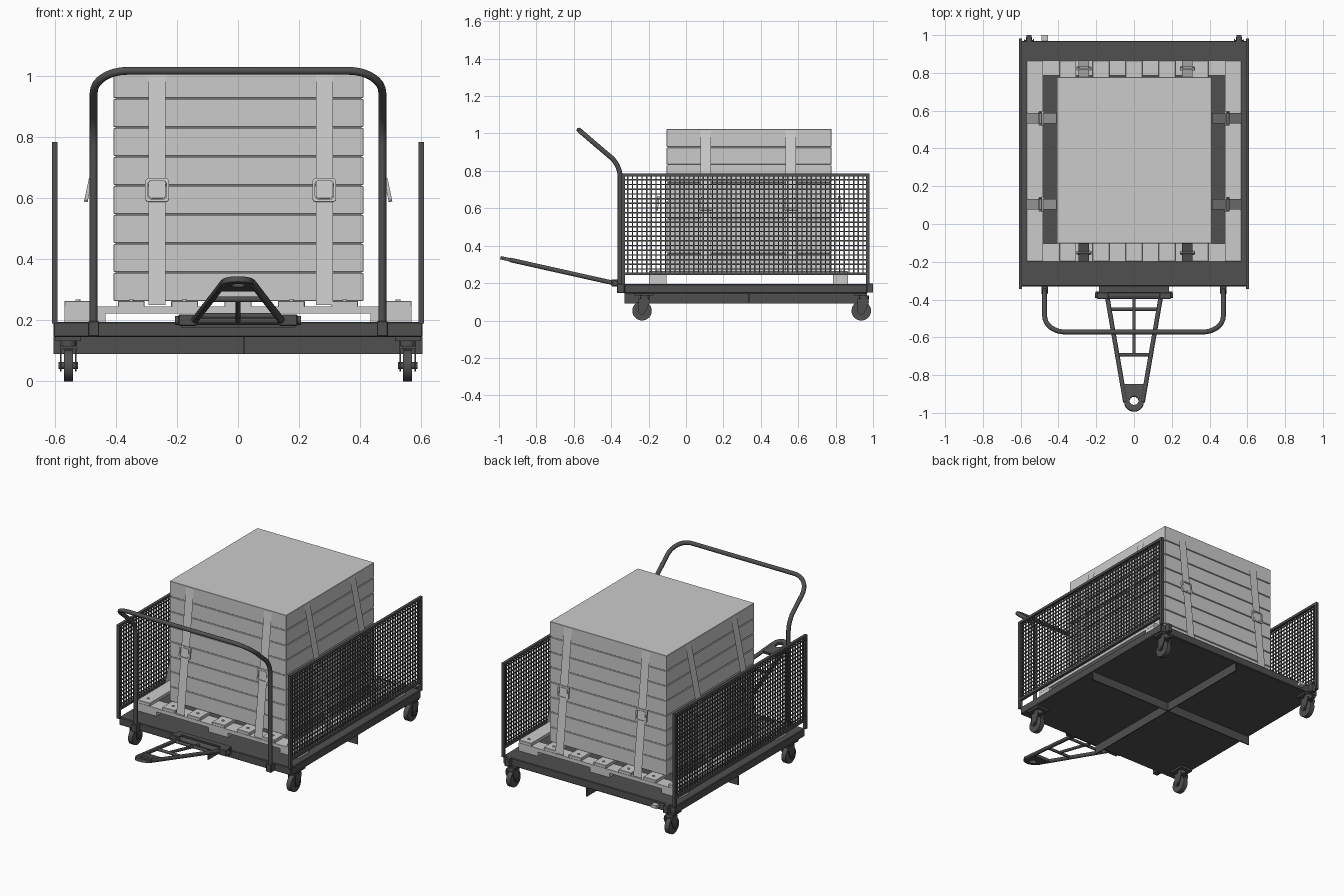
import bpy, bmesh, math
from mathutils import Matrix, Vector

if "Cube" in bpy.data.objects:
    bpy.data.objects.remove(bpy.data.objects["Cube"])

dark = bpy.data.materials.new("dark_metal")
dark.diffuse_color = (0.08, 0.08, 0.08, 1)
dark.use_nodes = True
dark.node_tree.nodes["Principled BSDF"].inputs["Base Color"].default_value = dark.diffuse_color


def add(name, bm, mat=None, smooth=False):
    bmesh.ops.recalc_face_normals(bm, faces=bm.faces)
    me = bpy.data.meshes.new(name)
    bm.to_mesh(me)
    bm.free()
    ob = bpy.data.objects.new(name, me)
    bpy.context.collection.objects.link(ob)
    return finish(ob, mat, smooth)


def finish(ob, mat, smooth):
    if mat:
        ob.data.materials.append(mat)
    bpy.ops.object.select_all(action='DESELECT')
    ob.select_set(True)
    bpy.context.view_layer.objects.active = ob
    if ob.type == 'CURVE':
        bpy.ops.object.convert(target='MESH')
        ob = bpy.context.view_layer.objects.active
    if smooth:
        bpy.ops.object.shade_smooth_by_angle(angle=math.radians(35))
    return ob


def cube(bm, x0, x1, y0, y1, z0, z1):
    m = Matrix.Translation(((x0 + x1) / 2, (y0 + y1) / 2, (z0 + z1) / 2))
    bmesh.ops.create_cube(bm, size=1, matrix=m @ Matrix.Diagonal((x1 - x0, y1 - y0, z1 - z0, 1)))


def boxes(name, items, mat=None, bevel=0):
    bm = bmesh.new()
    for b in items:
        cube(bm, *b)
    if bevel:
        bmesh.ops.bevel(bm, geom=bm.edges[:], offset=bevel, segments=1, affect='EDGES')
    return add(name, bm, mat)


def rods(name, items, mat=None, sides=20):
    bm = bmesh.new()
    for a, b, r in items:
        a, b = Vector(a), Vector(b)
        q = (b - a).to_track_quat('Z', 'Y').to_matrix().to_4x4()
        bmesh.ops.create_cone(bm, cap_ends=True, segments=sides, radius1=r, radius2=r,
                              depth=(b - a).length, matrix=Matrix.Translation((a + b) / 2) @ q)
    return add(name, bm, mat, True)


def curve(name, loops, mat=None, extrude=0, tube=0):
    cu = bpy.data.curves.new(name, 'CURVE')
    cu.dimensions = '3D' if tube else '2D'
    cu.extrude, cu.bevel_depth, cu.bevel_resolution = extrude, tube, 4
    cu.use_fill_caps = bool(tube)
    if not tube:
        cu.fill_mode = 'BOTH'
    for pts in loops:
        s = cu.splines.new('POLY')
        s.points.add(len(pts) - 1)
        for p, c in zip(s.points, pts):
            p.co = (*c, 1) if len(c) == 3 else (*c, 0, 1)
        s.use_cyclic_u = not tube
    ob = bpy.data.objects.new(name, cu)
    bpy.context.collection.objects.link(ob)
    return finish(ob, mat, True)


def fillet(pts, radii, n=8):
    pts = [Vector(p) for p in pts]
    out = [pts[0]]
    for a, c, b, d in zip(pts, pts[1:], pts[2:], radii):
        p, q = c + (a - c).normalized() * d, c + (b - c).normalized() * d
        h1, h2 = p.lerp(c, 0.55), q.lerp(c, 0.55)
        for i in range(n + 1):
            t = i / n
            out.append(p * (1 - t)**3 + h1 * 3 * t * (1 - t)**2 + h2 * 3 * t * t * (1 - t) + q * t**3)
    return out + [pts[-1]]


def arc(cx, cy, r, a0, a1, n):
    return [(cx + r * math.cos(math.radians(a0 + (a1 - a0) * i / n)),
             cy + r * math.sin(math.radians(a0 + (a1 - a0) * i / n))) for i in range(n + 1)]


def round_square(h, r):
    return [p for k, (sx, sy) in enumerate(((1, 1), (-1, 1), (-1, -1), (1, -1)))
            for p in arc(sx * (h - r), sy * (h - r), r, 90 * k, 90 * k + 90, 5)]


# Deck, thin crossed ribs underneath, rear tabs
boxes("deck", [(-.605, .605, -.33, .97, .145, .195)], dark, .004)
boxes("under_ribs", [(-.605, .605, .335, .341, .09, .146), (.017, .023, -.33, .968, .09, .146)], dark)
boxes("rear_tabs", [(s * .556 - .013, s * .556 + .013, .965, 1.0, .15, .198) for s in (-1, 1)], dark)
boxes("rear_catch", [(-.49, -.455, .965, 1.0, .16, .18)])

# Castors
for i, (sx, cy) in enumerate([(s, y) for s in (-1, 1) for y in (-.235, .937)]):
    cx = sx * .556
    rods(f"castor_wheel_{i}", [((cx - .015, cy, .052), (cx + .015, cy, .052), .052)], dark, 32)
    rods(f"castor_axle_{i}", [((cx - .032, cy, .052), (cx + .032, cy, .052), .012),
                              ((cx, cy + .015, .112), (cx, cy + .015, .135), .026)], dark)
    for s in (-1, 1):
        outline = arc(cy, .052, .02, 190, 350, 8) + [(cy + .042, .1), (cy + .035, .118), (cy - .02, .118)]
        fork = curve(f"castor_fork_{i}", [outline], dark, .0025)
        fork.matrix_world = Matrix(((0, 0, 1, cx + s * .025), (1, 0, 0, 0), (0, 1, 0, 0), (0, 0, 0, 1)))
    boxes(f"castor_plate_{i}", [(cx - .027, cx + .027, cy - .02, cy + .037, .107, .116),
                                (cx - .042, cx + .042, max(cy - .04, -.32), min(cy + .06, .967), .133, .146)], dark)

# Mesh side panels
for side, s in (("left", -1), ("right", 1)):
    x = s * .601
    boxes(f"{side}_panel_frame", [(x - .009, x + .009, y - .009, y + .009, .19, .785) for y in (-.336, .972)]
          + [(x - .009, x + .009, -.345, .981, z - .008, z + .008) for z in (.25, .777)], dark)
    ny, nz = 52, 21
    wires = [(x - .004, x + .001, y - .0035, y + .0035, .25, .777)
             for y in (-.336 + 1.308 * k / ny for k in range(1, ny))]
    wires += [(x - .001, x + .004, -.336, .972, z - .0035, z + .0035)
              for z in (.25 + .527 * k / nz for k in range(1, nz))]
    boxes(f"{side}_panel_mesh", wires, dark)

# Push handle with sockets
hx = .473
path = fillet([(-hx, -.352, .146), (-hx, -.352, .83), (-hx, -.572, 1.018),
               (hx, -.572, 1.018), (hx, -.352, .83), (hx, -.352, .146)], (.06, .11, .11, .06))
curve("push_handle", [path], dark, tube=.013)
boxes("handle_sockets", [(s * hx - .018, s * hx + .018, -.37, -.328, .147, .198) for s in (-1, 1)], dark, .003)

# Drawbar hinge
boxes("hinge_mount", [(-.185, .185, -.362, -.328, .175, .218), (-.205, .205, -.366, -.358, .185, .21)], dark)
rods("hinge_pin", [((-.207, -.379, .2), (.207, -.379, .2), .014)], dark)
boxes("hinge_lugs", [(s * .165 - .03, s * .165 + .03, -.398, -.362, .182, .22) for s in (-1, 1)], dark, .003)

# Drawbar, built flat and tilted about the hinge
tilt = Matrix.Translation((0, -.385, .2)) @ Matrix.Rotation(math.radians(-12.6), 4, 'X')
bars = [((s * .142, 0, 0), (s * .046, -.57, 0), .012) for s in (-1, 1)]
bars += [((-.142, 0, 0), (.142, 0, 0), .012), ((-.13, -.068, 0), (.13, -.068, 0), .009),
         ((-.088, -.315, 0), (.088, -.315, 0), .009), ((0, 0, 0), (0, -.315, 0), .009)]
rods("drawbar", bars, dark).matrix_world = tilt
eye = [(.064, -.475), (-.064, -.475)] + arc(0, -.57, .052, 180, 360, 16)
curve("drawbar_eye", [eye, arc(0, -.565, .024, 0, 345, 23)], dark, .009).matrix_world = tilt

# Pallet: corner and middle blocks, cross boards, long top boards, bolts
ends = ((-.198, -.103), (.785, .865))
boxes("pallet_blocks", [(x - .067, x + .067, a, b, .195, .242) for x in (-.502, 0, .502) for a, b in ends])
boxes("pallet_cross_boards", [(-.569, .569, a, b, .222, .245) for a, b in ends])
bx = [-.525 + .175 * k for k in range(7)]
boxes("pallet_top_boards", [(x - .044, x + .044, -.198, .865, .244, .264) for x in bx], bevel=.002)
rods("pallet_bolts", [((x, y, .26), (x, y, .268), .008) for x in bx for y in (-.15, .825)], sides=12)

# Planked crate
boxes("crate_core", [(-.402, .405, -.097, .772, .264, 1.015)])
p = .095
boxes("crate_planks", [(-.408, .411, -.103, .778, .264 + k * p, .264 + (k + 1) * p - (.004 if k < 7 else 0))
                       for k in range(8)], bevel=.0015)


# Slanted straps with buckles
def strap(i, top, bottom, u):
    top, bottom, u = Vector(top), Vector(bottom), Vector(u)
    bm = bmesh.new()
    bm.faces.new([bm.verts.new(c) for c in (top - u * .028, top + u * .028, bottom + u * .028, bottom - u * .028)])
    add(f"strap_{i}", bm)
    v = (top - bottom).normalized()
    n = u.cross(v)
    c = bottom.lerp(top, (.627 - bottom.z) / (top.z - bottom.z))
    m = Matrix((u, v, n)).transposed().to_4x4()
    m.translation = c
    for part, loops, e in (("rim", [round_square(.039, .012), round_square(.030, .010)], .006),
                           ("plate", [round_square(.027, .009)], .004)):
        curve(f"buckle_{part}_{i}", loops, None, e).matrix_world = m


i = 0
for x in (-.265, .283):
    for yt, yb in ((-.104, -.199), (.779, .866)):
        strap(i, (x, yt, 1.015), (x, yb, .25), (1, 0, 0))
        i += 1
for y in (.105, .56):
    for xt, xb in ((-.409, -.57), (.412, .57)):
        strap(i, (xt, y, 1.015), (xb, y, .25), (0, 1, 0))
        i += 1
